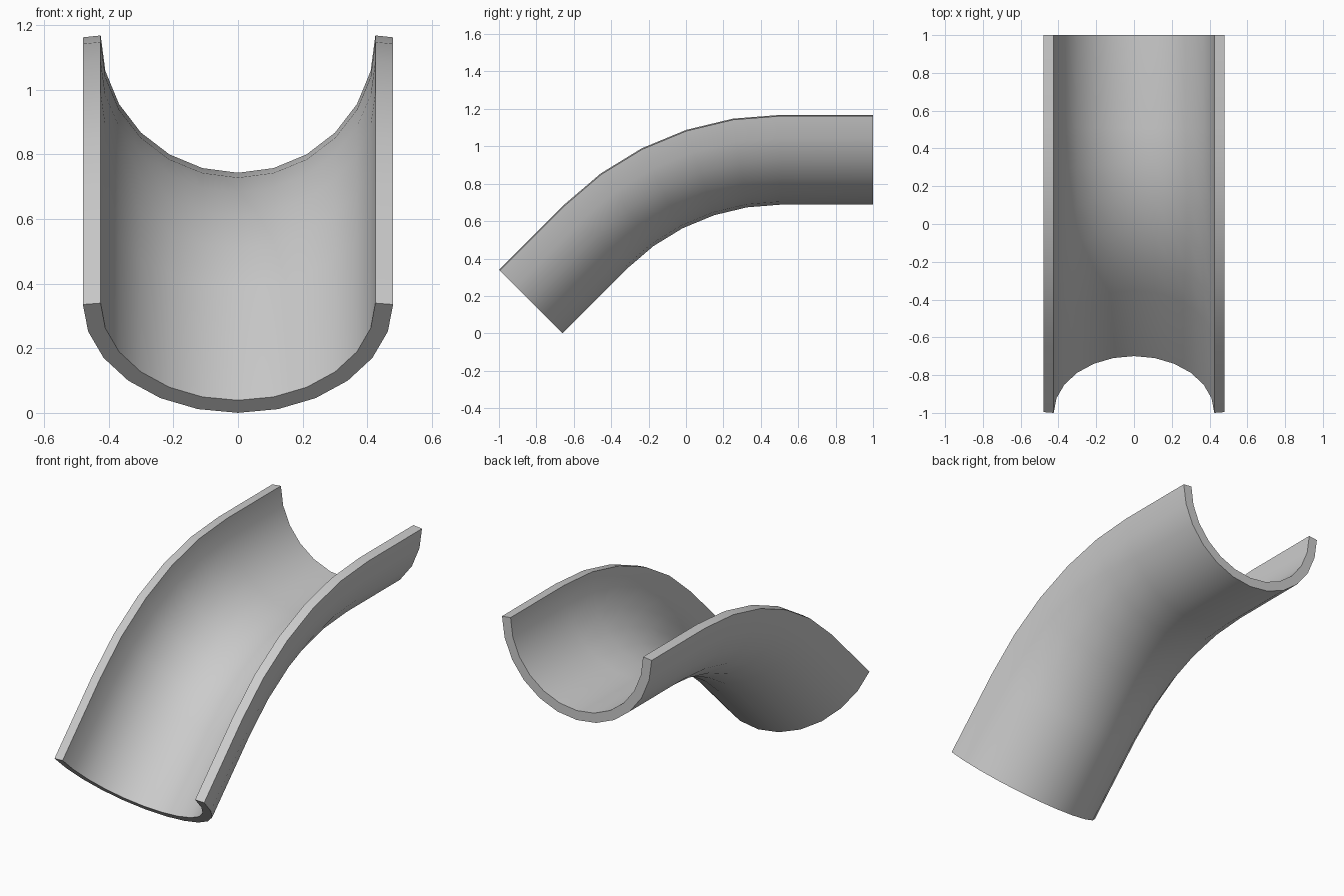
import bpy, bmesh
from math import sin, cos, pi, radians

if "Cube" in bpy.data.objects:
    bpy.data.objects.remove(bpy.data.objects["Cube"])

R_OUT, R_IN = 0.48, 0.425
BEND_R, STRAIGHT = 1.64, 0.4922
SIDES, BENDS = 12, 5
TOP = 1.168

# Half-round channel section: (x, height below the rim line)
angles = [pi * i / SIDES for i in range(SIDES + 1)]
inner = [(-R_IN * cos(a), -R_IN * sin(a)) for a in angles]
outer = [(-R_OUT * cos(a), -R_OUT * sin(a)) for a in angles]
outer[0] = (-R_OUT, -0.006)
outer[-1] = (R_OUT, -0.006)
section = inner + outer[::-1]

# Rim path: level run, 45 degree bend, sloping run as (y, z, tilt)
y0 = 1 - STRAIGHT
path = [(1, TOP, 0)]
for i in range(BENDS + 1):
    t = radians(45) * i / BENDS
    path.append((y0 - BEND_R * sin(t), TOP - BEND_R * (1 - cos(t)), t))
y, z, t = path[-1]
path.append((y - STRAIGHT * cos(t), z - STRAIGHT * sin(t), t))

# Sweep the section along the path
bm = bmesh.new()
rings = [[bm.verts.new((x, y - h * sin(t), z + h * cos(t))) for x, h in section]
         for y, z, t in path]
n = len(section)
for a, b in zip(rings, rings[1:]):
    for i in range(n):
        j = (i + 1) % n
        bm.faces.new((a[i], a[j], b[j], b[i]))

# End caps
for ring in (rings[0], rings[-1]):
    for i in range(SIDES):
        bm.faces.new((ring[i], ring[i + 1], ring[n - 2 - i], ring[n - 1 - i]))
bmesh.ops.recalc_face_normals(bm, faces=bm.faces)

mesh = bpy.data.meshes.new("bent_half_pipe")
bm.to_mesh(mesh)
bm.free()
obj = bpy.data.objects.new("bent_half_pipe", mesh)
bpy.context.collection.objects.link(obj)

# Smooth walls, crisp rims and ends
bpy.context.view_layer.objects.active = obj
obj.select_set(True)
bpy.ops.object.shade_smooth_by_angle(angle=radians(30))
